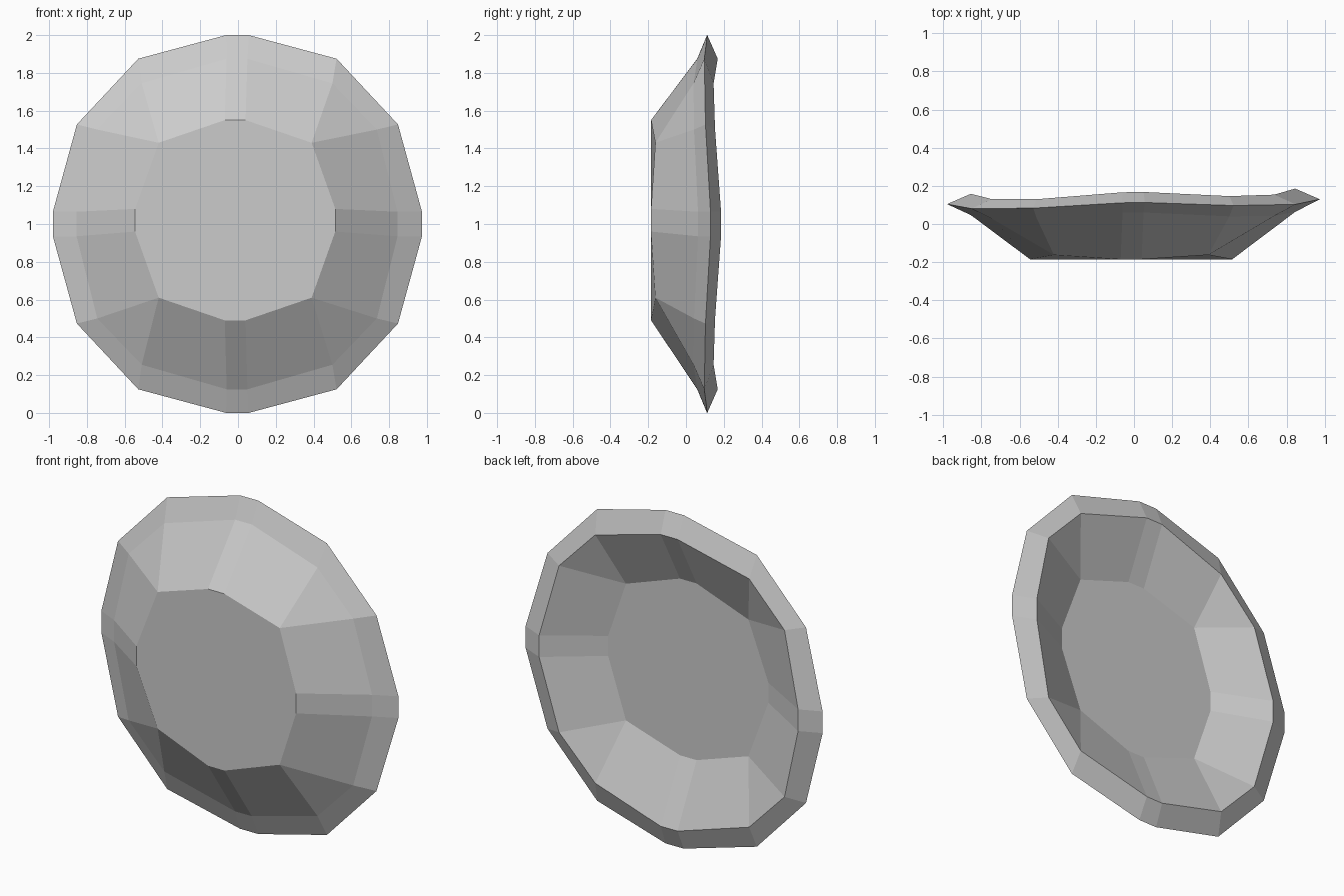
import bpy, bmesh

if "Cube" in bpy.data.objects:
    bpy.data.objects.remove(bpy.data.objects["Cube"])

# Each ring: one quadrant of (x, depth, height) about the dish centre, plus its
# x offset and sideways tilt. Order runs from the top flat to the side flat.
RINGS = [
    # front of base
    ([(.055, -.185, .53), (.405, -.162, .41), (.405, -.162, .41), (.53, -.185, .06)], -.015, 0),
    # front shoulder
    ([(.055, .06, .875), (.505, .035, .745), (.74, .035, .50), (.85, .055, .065)], -.005, .01),
    # outer edge
    ([(.06, .112, 1.0), (.525, .09, .875), (.85, .092, .527), (.977, .117, .065)], -.003, .013),
    # back rim
    ([(.055, .167, .875), (.505, .138, .745), (.74, .142, .50), (.85, .172, .065)], -.005, .016),
    # recessed floor inside
    ([(.055, 0, .53), (.405, .01, .41), (.405, .01, .41), (.53, 0, .06)], -.015, .005),
]


def full_ring(bm, quadrant, dx, tilt):
    """Mirror a quadrant into a closed 16-point ring."""
    right = quadrant + [(x, y, -z) for x, y, z in reversed(quadrant)]
    loop = right + [(-x, y, z) for x, y, z in reversed(right)]
    cz = 1.02 if dx == -.015 else 1.0
    return [bm.verts.new((x + dx, y + tilt * x, z + cz)) for x, y, z in loop]


bm = bmesh.new()
rings = [full_ring(bm, *r) for r in RINGS]

# Walls and rim between neighbouring rings
for a, b in zip(rings, rings[1:]):
    for i in range(16):
        j = (i + 1) % 16
        bm.faces.new((a[i], a[j], b[j], b[i]))

# Front and back floor
bm.faces.new(rings[0])
bm.faces.new(rings[-1])
bmesh.ops.remove_doubles(bm, verts=bm.verts, dist=.0005)
bmesh.ops.recalc_face_normals(bm, faces=bm.faces)

mesh = bpy.data.meshes.new("dish")
bm.to_mesh(mesh)
bm.free()
dish = bpy.data.objects.new("dish", mesh)
bpy.context.collection.objects.link(dish)
